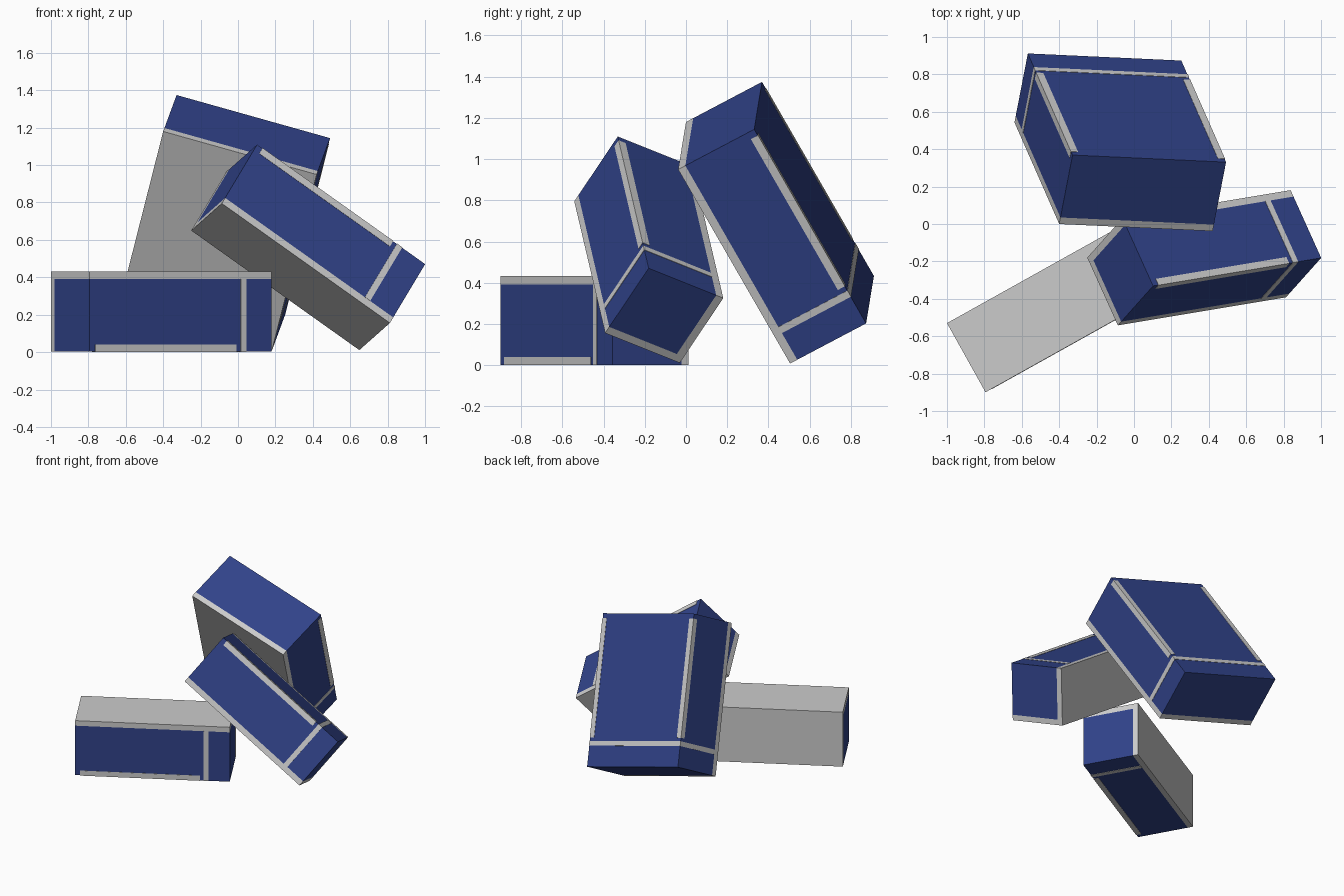
import bpy
import bmesh
from mathutils import Matrix, Vector

if "Cube" in bpy.data.objects:
    bpy.data.objects.remove(bpy.data.objects["Cube"])

L, S = 1.113, 0.423           # crate length and depth
T = 0.04                      # thickness of the grey backing and trims
P = 0.002                     # how far trims stand proud of the body
STRIP = (0.035, 0.90)         # edge strip, start and end along the length
BAND = (0.925, 0.96)          # band around the crate near one end

navy = bpy.data.materials.new("navy")
navy.diffuse_color = (0.03, 0.055, 0.25, 1)
navy.use_nodes = True
navy.node_tree.nodes["Principled BSDF"].inputs["Base Color"].default_value = navy.diffuse_color


def frame(corner, length_dir, depth_dir):
    """Local frame: x along the crate, y away from the backing, z across."""
    u = Vector(length_dir).normalized()
    a = Vector(depth_dir)
    a = (a - u * a.dot(u)).normalized()
    m = Matrix((u, a, u.cross(a))).transposed().to_4x4()
    m.translation = Vector(corner)
    return m


def boxes(name, matrix, ranges, mat=None):
    """One object made of axis-aligned boxes given as (x, y, z) ranges."""
    bm = bmesh.new()
    for rng in ranges:
        lo, hi = Vector([r[0] for r in rng]), Vector([r[1] for r in rng])
        size = hi - lo
        bmesh.ops.create_cube(
            bm, size=1,
            matrix=Matrix.Translation((lo + hi) / 2) @ Matrix.Diagonal((*size, 1)))
    me = bpy.data.meshes.new(name)
    bm.to_mesh(me)
    bm.free()
    if mat:
        me.materials.append(mat)
    ob = bpy.data.objects.new(name, me)
    ob.matrix_world = matrix
    bpy.context.collection.objects.link(ob)


def crate(name, matrix, width, side_backing):
    # navy body, starting behind the backing panels
    z0 = T if side_backing else 0
    boxes(name + "_body", matrix, [((0, L), (T, S), (z0, width))], navy)
    # grey backing: one panel, or two meeting at a corner
    panels = [((0, L), (0, T), (0, width))]
    if side_backing:
        panels.append(((0, L), (T, S), (0, T)))
    boxes(name + "_backing", matrix, panels)
    # band wrapping the navy faces
    b0 = T if side_backing else -P
    boxes(name + "_band", matrix, [(BAND, (T, S + P), (b0, width + P))])
    # strips wrapping the free long edges
    edges = [(width - T + P, width + P)]
    if not side_backing:
        edges.append((-P, T - P))
    boxes(name + "_edge_strips", matrix,
          [(STRIP, (S - T + P, S + P), e) for e in edges])


# narrow crate lying flat
crate("flat_crate",
      frame((-1.0, -0.53, 0.432), (0.873, 0.487, 0), (0.487, -0.873, 0)),
      S + 0.007, True)
# narrow crate leaning to the right
crate("leaning_crate",
      frame((-0.25, -0.18, 0.65), (0.90, 0.15, -0.64), (0.19, 0.21, 0.31)),
      S, True)
# wide crate leaning at the back
crate("wide_crate",
      frame((-0.40, 0.0, 1.18), (-0.24, 0.545, -0.945), (0.07, 0.36, 0.19)),
      0.853, False)
